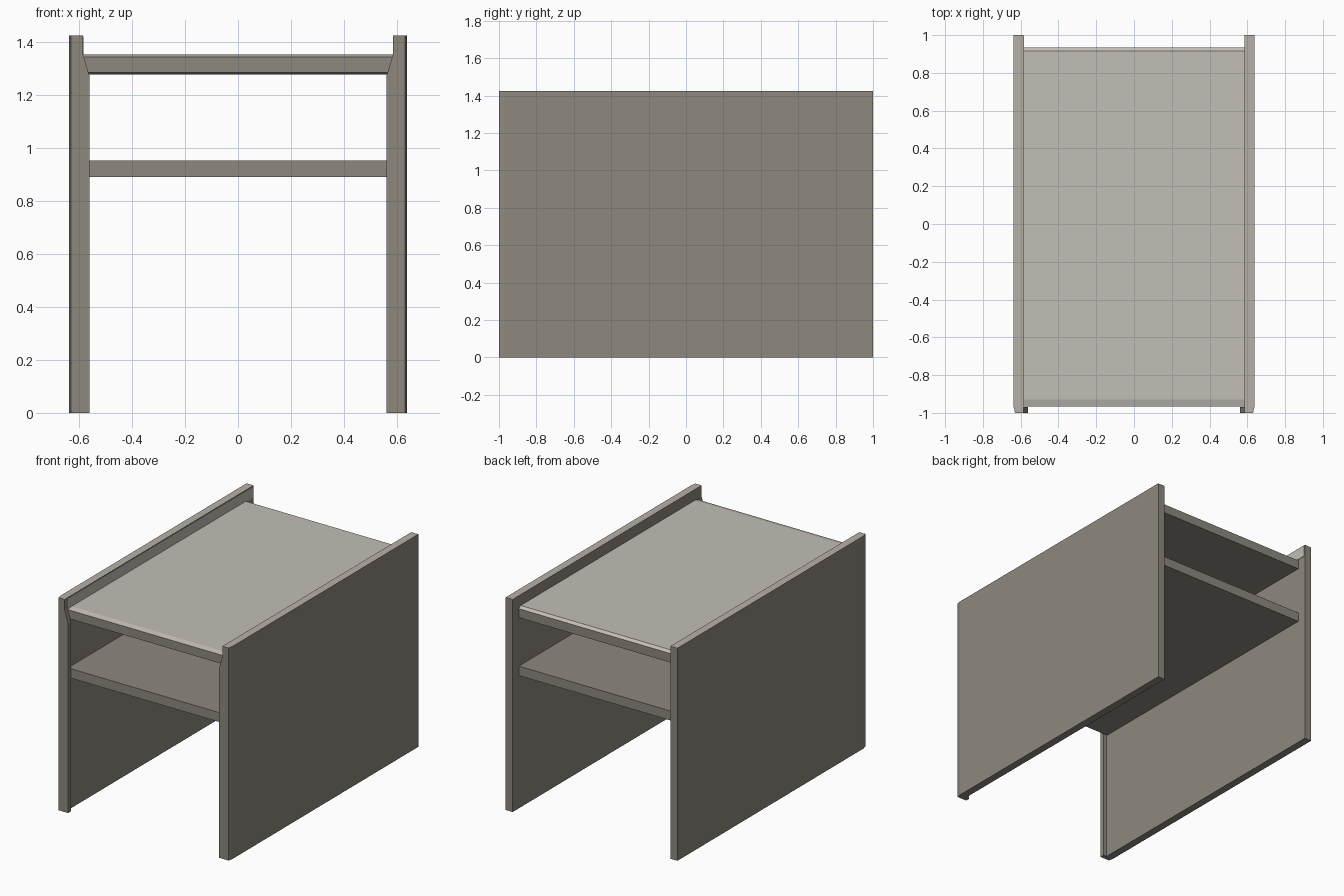
import bpy, bmesh

if "Cube" in bpy.data.objects:
    bpy.data.objects.remove(bpy.data.objects["Cube"])


def colour(name, rgb):
    m = bpy.data.materials.new(name)
    m.diffuse_color = (*rgb, 1)
    m.use_nodes = True
    m.node_tree.nodes["Principled BSDF"].inputs["Base Color"].default_value = m.diffuse_color
    return m


DARK = colour("warm grey", (0.27, 0.245, 0.208))
LIGHT = colour("pale grey", (0.54, 0.51, 0.465))
RIM = colour("rim grey", (0.47, 0.44, 0.39))


def prism(name, pts, axis, a, b, mats, rule=None):
    """Extrude a 2D outline from a to b along x or z; rule picks face colours."""
    def place(p, t):
        return (t, p[0], p[1]) if axis == "x" else (p[0], p[1], t)
    bm = bmesh.new()
    lo = [bm.verts.new(place(p, a)) for p in pts]
    hi = [bm.verts.new(place(p, b)) for p in pts]
    bm.faces.new(lo)
    bm.faces.new(hi)
    for i in range(len(pts)):
        j = (i + 1) % len(pts)
        bm.faces.new((lo[i], lo[j], hi[j], hi[i]))
    bmesh.ops.recalc_face_normals(bm, faces=bm.faces)
    bm.normal_update()
    for f in bm.faces:
        f.material_index = rule(f) if rule else 0
    me = bpy.data.meshes.new(name)
    bm.to_mesh(me)
    bm.free()
    for m in mats:
        me.materials.append(m)
    ob = bpy.data.objects.new(name, me)
    bpy.context.collection.objects.link(ob)
    return ob


Z_RIM = 1.345
for side, s in (("left", -1), ("right", 1)):
    # Side panel, split where it rises above the table top
    plan = [(s * 0.585, -1), (s * 0.63, -1), (s * 0.637, -0.97),
            (s * 0.637, 1), (s * 0.585, 1)]
    prism(side + "_panel", plan, "z", 0, 1.425, [DARK, RIM],
          lambda f: 1 if f.normal.z > 0.9 else 0)
    # Front edge strip thickening the panel inwards, tapering out at the top
    strip = prism(side + "_front_strip",
                  [(s * 0.56, -1), (s * 0.59, -1), (s * 0.59, -0.97), (s * 0.56, -0.97)],
                  "z", 0, 1.37, [DARK])
    bm = bmesh.new()
    bm.from_mesh(strip.data)
    inner = [e for e in bm.edges if all(abs(v.co.x) < 0.57 for v in e.verts)
             and abs(e.verts[0].co.z - e.verts[1].co.z) > 1]
    for e in inner:
        for v in e.verts:
            if v.co.z > 1:
                v.co.z = 1.27
    bm.to_mesh(strip.data)
    bm.free()

# Pale inner face of the left rim
prism("left_rim_lining", [(-0.586, -0.965), (-0.583, -0.965), (-0.583, 0.995), (-0.586, 0.995)],
      "z", Z_RIM, 1.42, [LIGHT])

# Table top with softly bevelled front and back edges
top = [(-0.965, 1.285), (-0.95, 1.278), (0.935, 1.278), (0.935, 1.338),
       (0.915, 1.352), (-0.93, 1.352), (-0.965, 1.343)]
prism("table_top", top, "x", -0.585, 0.585, [DARK, LIGHT],
      lambda f: 1 if f.normal.z > 0.3 else 0)

# Lower shelf
shelf = [(-0.965, 0.89), (0.935, 0.89), (0.935, 0.953), (-0.965, 0.953)]
prism("lower_shelf", shelf, "x", -0.585, 0.585, [DARK])
